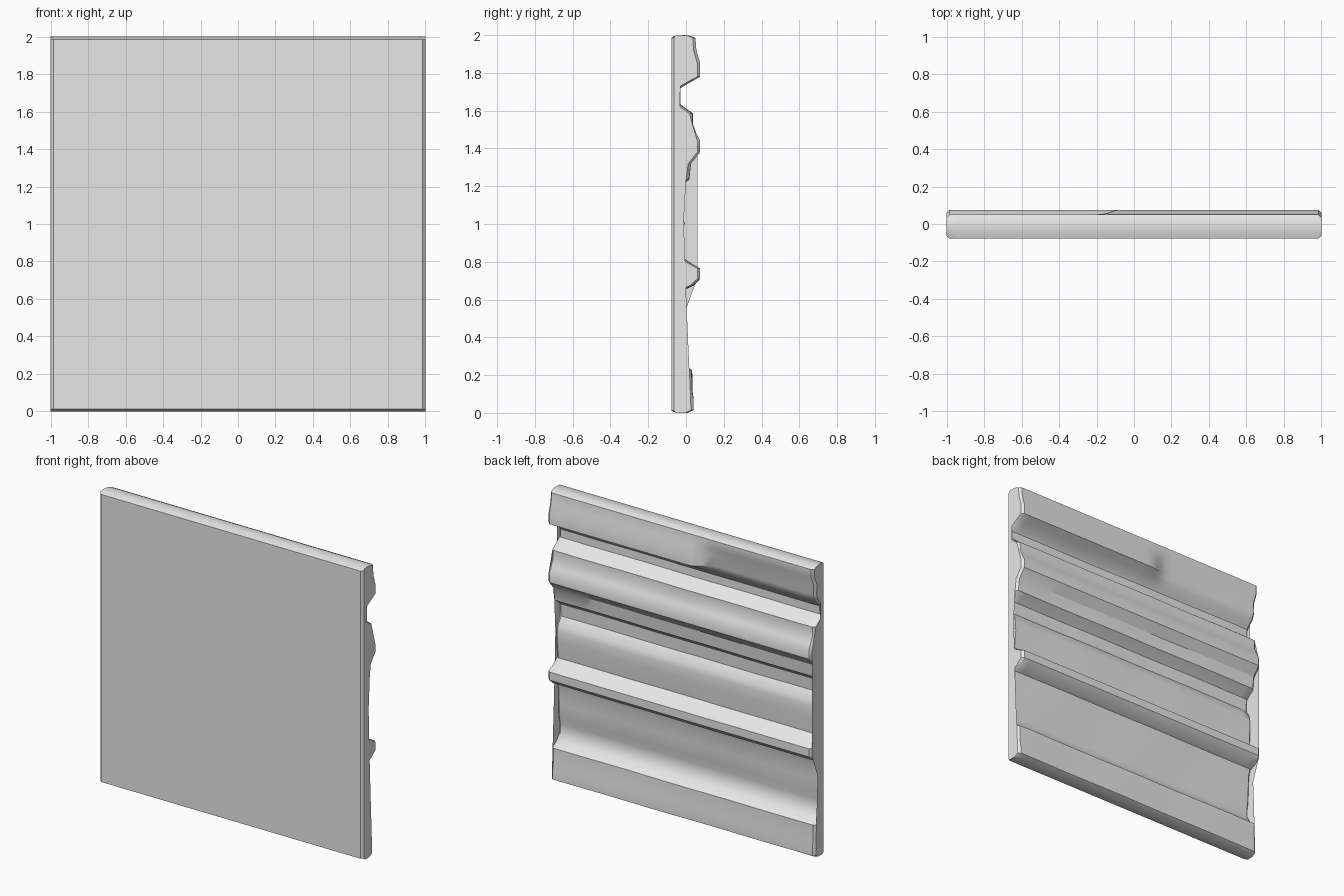
import bpy
import bmesh
import math

if "Cube" in bpy.data.objects:
    bpy.data.objects.remove(bpy.data.objects["Cube"], do_unlink=True)

FRONT = -0.078
HALF = 1.0
CHAMFER = 0.015

# Moulded back, listed from the top down as (height, depth)
CREST = [(1.985, .05), (1.92, .055), (1.85, .075), (1.78, .075), (1.755, .03), (1.72, -.03)]
# Softer version of the top ridge, used on one side of the panel
SOFT_CREST = [(1.985, .05), (1.93, .05), (1.87, .022), (1.8, .025), (1.755, .005), (1.72, -.03)]
LOWER = [
    (1.7, -.045), (1.645, -.045), (1.62, -.015), (1.585, .035), (1.525, .035),
    (1.48, .055), (1.44, .075), (1.38, .075), (1.32, .025), (1.235, .015),
    (1.21, -.02), (1.185, -.05), (1.1, -.055), (1.05, -.02), (1.01, -.012),
    (.945, -.012), (.825, -.022), (.795, .02), (.765, .075), (.71, .075),
    (.675, .04), (.65, -.015), (.6, -.027), (.51, -.03), (.415, -.035),
    (.365, -.045), (.31, -.045), (.257, -.015), (.225, .03), (.115, .032),
    (.07, .038), (.015, .038),
]


def smoothstep(low, high, value):
    t = min(max((value - low) / (high - low), 0), 1)
    return t * t * (3 - 2 * t)


def section(x):
    """Closed outline of the panel at a position along its width."""
    blend = smoothstep(-.25, -.08, x)
    crest = [(a[0] + (b[0] - a[0]) * blend, a[1] + (b[1] - a[1]) * blend)
             for a, b in zip(SOFT_CREST, CREST)]
    back = []
    for z, y in crest + LOWER:
        # slight hand-worked waviness in the hollows
        wave = 0 if y > .04 else .003 * math.sin(5 * x + 9 * z) * math.cos(3 * x - 4 * z)
        back.append((z, y + wave))
    rounded_top = [(1.985, FRONT), (1.996, -.045), (2, -.01), (1.996, .025)]
    rounded_bottom = [(0, .01), (0, -.04), (.012, FRONT)]
    return rounded_top + back + rounded_bottom


def end_section(x):
    """Outline drawn inward for the chamfered ends."""
    ring = []
    for z, y in section(x):
        y = y + CHAMFER if y <= FRONT else max(y - CHAMFER, FRONT + CHAMFER)
        ring.append((z, y))
    return ring


# Lofted wall panel
bm = bmesh.new()
columns = 40
inner = HALF - CHAMFER
stations = [-inner + 2 * inner * i / columns for i in range(columns + 1)]
outlines = [(-HALF, end_section(-HALF))]
outlines += [(x, section(x)) for x in stations]
outlines += [(HALF, end_section(HALF))]
rings = [[bm.verts.new((x, y, z)) for z, y in outline] for x, outline in outlines]
for left, right in zip(rings, rings[1:]):
    for i in range(len(left)):
        j = (i + 1) % len(left)
        bm.faces.new((left[i], left[j], right[j], right[i]))
caps = [bm.faces.new(rings[0]), bm.faces.new(rings[-1])]
bmesh.ops.triangulate(bm, faces=caps)
bmesh.ops.recalc_face_normals(bm, faces=bm.faces[:])

mesh = bpy.data.meshes.new("moulded_panel")
bm.to_mesh(mesh)
bm.free()
panel = bpy.data.objects.new("moulded_panel", mesh)
bpy.context.collection.objects.link(panel)

# Plain grey
grey = bpy.data.materials.new("light grey")
grey.use_nodes = True
colour = (.8, .8, .8, 1)
grey.diffuse_color = colour
grey.node_tree.nodes["Principled BSDF"].inputs["Base Color"].default_value = colour
mesh.materials.append(grey)

bpy.ops.object.select_all(action="DESELECT")
panel.select_set(True)
bpy.context.view_layer.objects.active = panel
bpy.ops.object.shade_smooth_by_angle(angle=math.radians(32))
